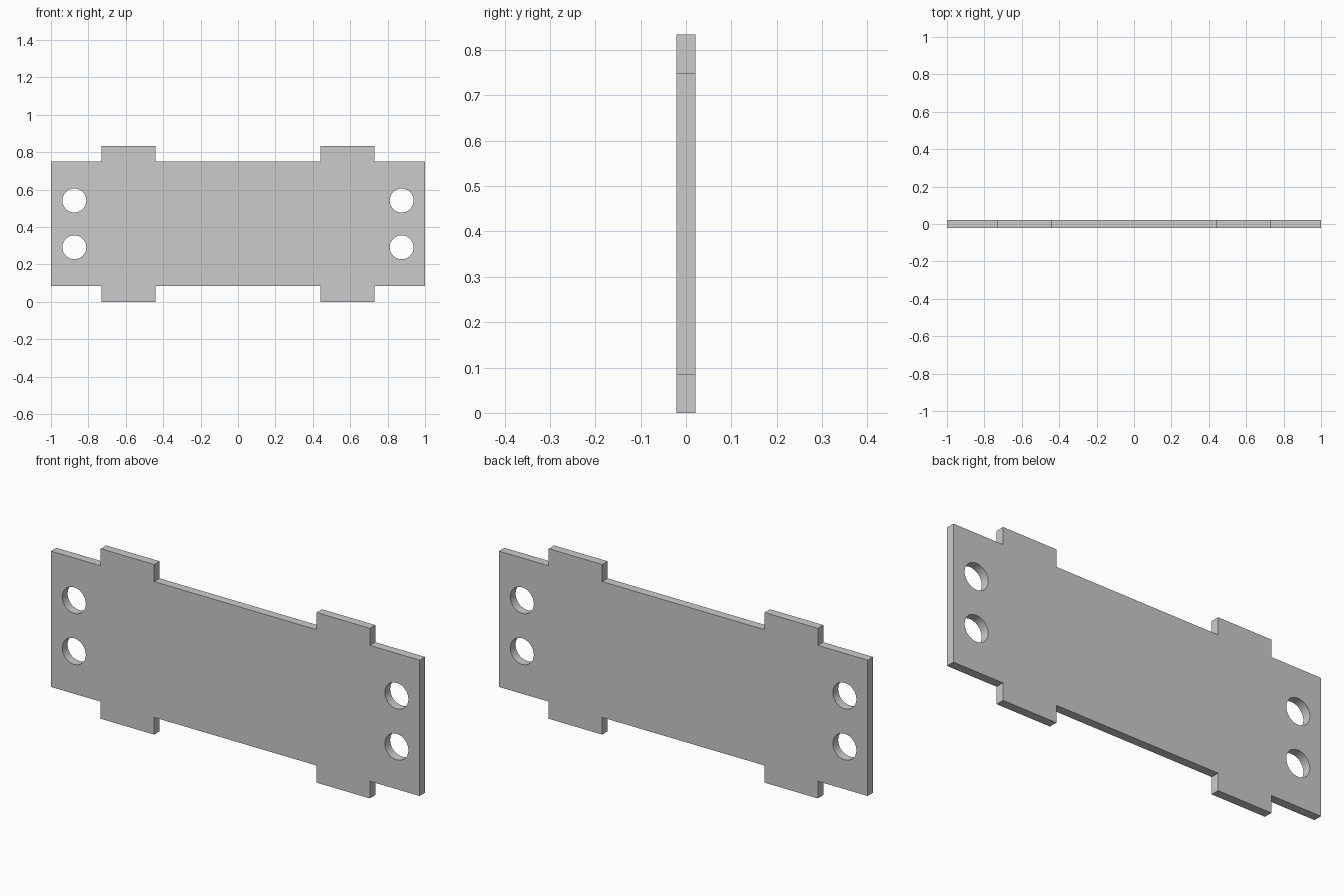
import bpy, bmesh
from math import sin, cos, pi, radians

if "Cube" in bpy.data.objects:
    bpy.data.objects.remove(bpy.data.objects["Cube"])

HEIGHT, THICK = 0.834, 0.042
MID = HEIGHT / 2
BODY = 0.333                      # half height of the main strip
TAB_IN, TAB_OUT = 0.44, 0.73      # tab extents in x
HOLE_X, HOLE_DZ, HOLE_R = 0.875, 0.125, 0.064


def add_loop(curve, points):
    spline = curve.splines.new('POLY')
    spline.points.add(len(points) - 1)
    for p, (x, y) in zip(spline.points, points):
        p.co = (x, y, 0, 1)
    spline.use_cyclic_u = True


def circle(cx, cy, r, n=48):
    return [(cx + r * cos(2 * pi * i / n), cy + r * sin(2 * pi * i / n)) for i in range(n)]


# Outline: one quarter of the profile, mirrored to the other three
quarter = [(1, BODY), (TAB_OUT, BODY), (TAB_OUT, MID), (TAB_IN, MID), (TAB_IN, BODY)]
upper = quarter + [(-x, y) for x, y in reversed(quarter)]
outline = upper + [(x, -y) for x, y in reversed(upper)]

curve = bpy.data.curves.new("plate_profile", 'CURVE')
curve.dimensions = '2D'
curve.fill_mode = 'BOTH'
curve.extrude = THICK / 2
add_loop(curve, outline)

# Two bolt holes at each end
for sx in (-1, 1):
    for sz in (-1, 1):
        add_loop(curve, circle(sx * HOLE_X, sz * HOLE_DZ, HOLE_R))

# Stand the plate upright and turn it into a clean mesh
plate = bpy.data.objects.new("tabbed_mounting_plate", curve)
bpy.context.collection.objects.link(plate)
plate.location.z = MID
plate.rotation_euler.x = radians(90)
bpy.context.view_layer.objects.active = plate
plate.select_set(True)
bpy.ops.object.convert(target='MESH')
plate = bpy.context.object
bpy.ops.object.transform_apply(location=True, rotation=True, scale=True)

bm = bmesh.new()
bm.from_mesh(plate.data)
bmesh.ops.remove_doubles(bm, verts=bm.verts, dist=1e-4)
bmesh.ops.recalc_face_normals(bm, faces=bm.faces)
bm.to_mesh(plate.data)
bm.free()

# Smooth hole walls, sharp plate edges
bpy.ops.object.shade_smooth_by_angle(angle=radians(30))
